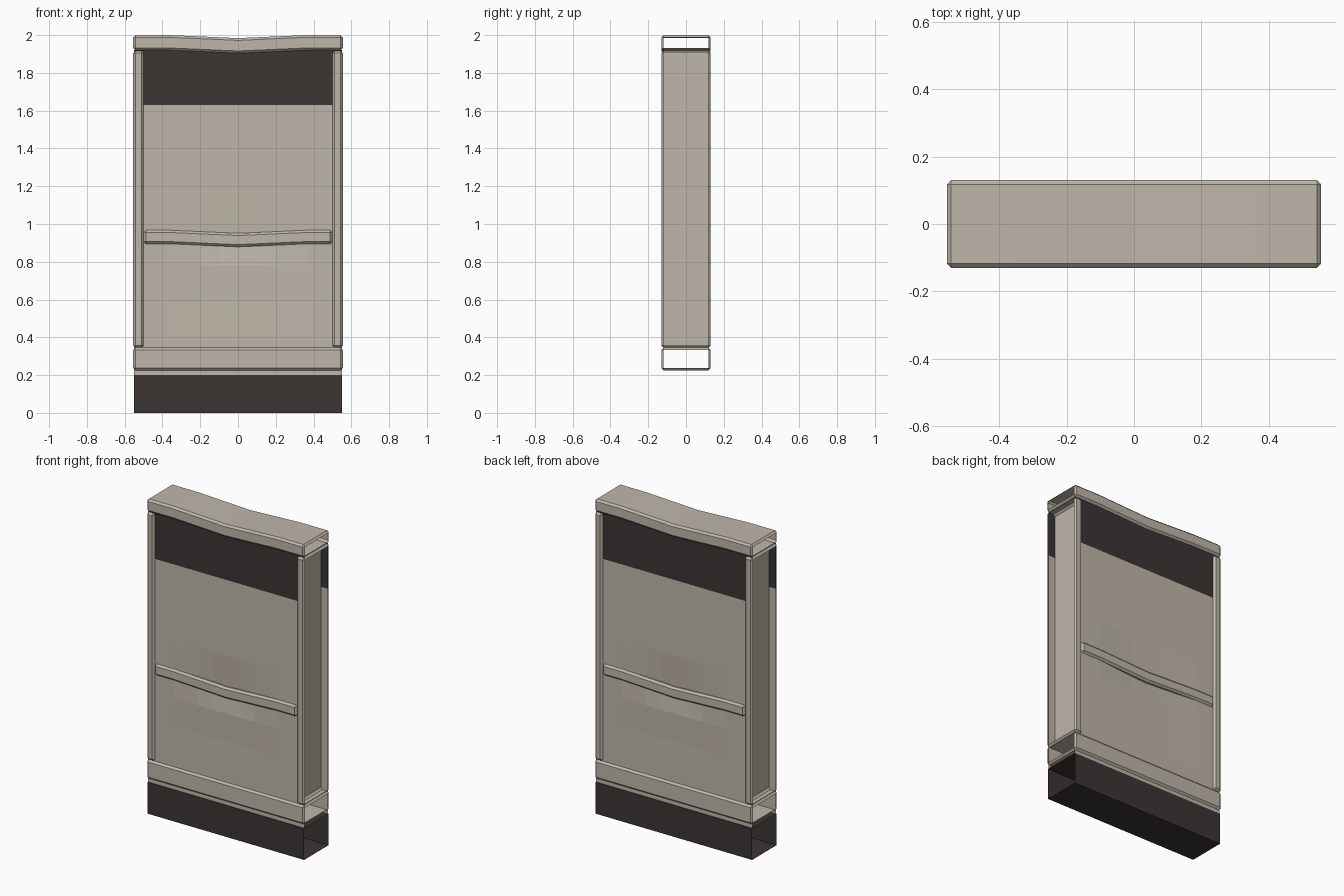
import bpy, bmesh

if "Cube" in bpy.data.objects:
    bpy.data.objects.remove(bpy.data.objects["Cube"])

HALF_X, HALF_Y, WALL_Y, BEVEL = 0.555, 0.13, 0.118, 0.012


def material(name, color):
    m = bpy.data.materials.new(name)
    m.diffuse_color = (*color, 1)
    m.use_nodes = True
    m.node_tree.nodes["Principled BSDF"].inputs["Base Color"].default_value = m.diffuse_color
    return m


STONE = material("warm_stone", (0.52, 0.47, 0.40))
DARK = material("dark_trim", (0.045, 0.036, 0.034))


def finish(name, bm, mats):
    me = bpy.data.meshes.new(name)
    bm.to_mesh(me)
    bm.free()
    for m in mats:
        me.materials.append(m)
    ob = bpy.data.objects.new(name, me)
    bpy.context.collection.objects.link(ob)
    return ob


def beam(name, xs, z0, z1, sag=0.0, open_sides=(-1, 1), mat=STONE, half_y=HALF_Y, bevel=BEVEL):
    """Bevelled bar along x, dipping in the middle, with chosen ends left open."""
    bm = bmesh.new()
    rings = []
    for x in xs:
        d = -sag * max(0, 1 - abs(x) / 0.36)
        rings.append([bm.verts.new((x, y, z + d)) for y, z in
                      ((-half_y, z0), (half_y, z0), (half_y, z1), (-half_y, z1))])
    for a, b in zip(rings, rings[1:]):
        for i in range(4):
            j = (i + 1) % 4
            bm.faces.new((a[i], a[j], b[j], b[i]))
    bm.faces.new(rings[0])
    bm.faces.new(rings[-1])
    bmesh.ops.recalc_face_normals(bm, faces=bm.faces)
    if bevel:
        sharp = [e for e in bm.edges if e.calc_face_angle(0) > 1]
        bmesh.ops.bevel(bm, geom=sharp, offset=bevel, segments=1, affect='EDGES')
    ends = [f for f in bm.faces if any(f.normal.x * s > 0.99 for s in open_sides)]
    bmesh.ops.delete(bm, geom=ends, context='FACES_ONLY')
    return finish(name, bm, [mat])


def wall(name, side):
    """Wall skin with a shallow dent and a dark band on top."""
    xs = (-0.55, -0.37, -0.2, -0.1, 0.1, 0.2, 0.37, 0.55)
    zs = (0.2, 0.42, 0.6, 0.78, 0.88, 1.15, 1.63, 1.92)
    bm = bmesh.new()
    grid = []
    for z in zs:
        row = []
        for x in xs:
            d = 0.0
            if z == 0.88 and abs(x) < 0.3:
                d = 0.012 if abs(x) < 0.15 else 0.008
            elif z == 0.6 and abs(x) < 0.3:
                d = 0.004
            row.append(bm.verts.new((x * side, -side * (WALL_Y - d), z)))
        grid.append(row)
    for a, b in zip(grid, grid[1:]):
        for i in range(len(xs) - 1):
            f = bm.faces.new((a[i], a[i + 1], b[i + 1], b[i]))
            f.material_index = int(f.calc_center_median().z > 1.63)
    finish(name, bm, [STONE, DARK])


# Plinth and wall skins
beam("plinth", (-0.55, 0.55), 0, 0.2, mat=DARK, half_y=0.122, bevel=0)
wall("front_wall", 1)
wall("back_wall", -1)

# Horizontal mouldings
bends = (-HALF_X, -0.36, 0, 0.36, HALF_X)
beam("sill", (-HALF_X, HALF_X), 0.225, 0.345)
beam("top_cap", bends, 1.92, 2.0, sag=0.016)
beam("middle_rail", (-0.5, -0.36, 0, 0.36, 0.5), 0.895, 0.967, sag=0.016)

# End posts, open on the outside
beam("left_post", (-HALF_X, -0.5), 0.345, 1.917, open_sides=(-1,))
beam("right_post", (0.5, HALF_X), 0.345, 1.917, open_sides=(1,))
